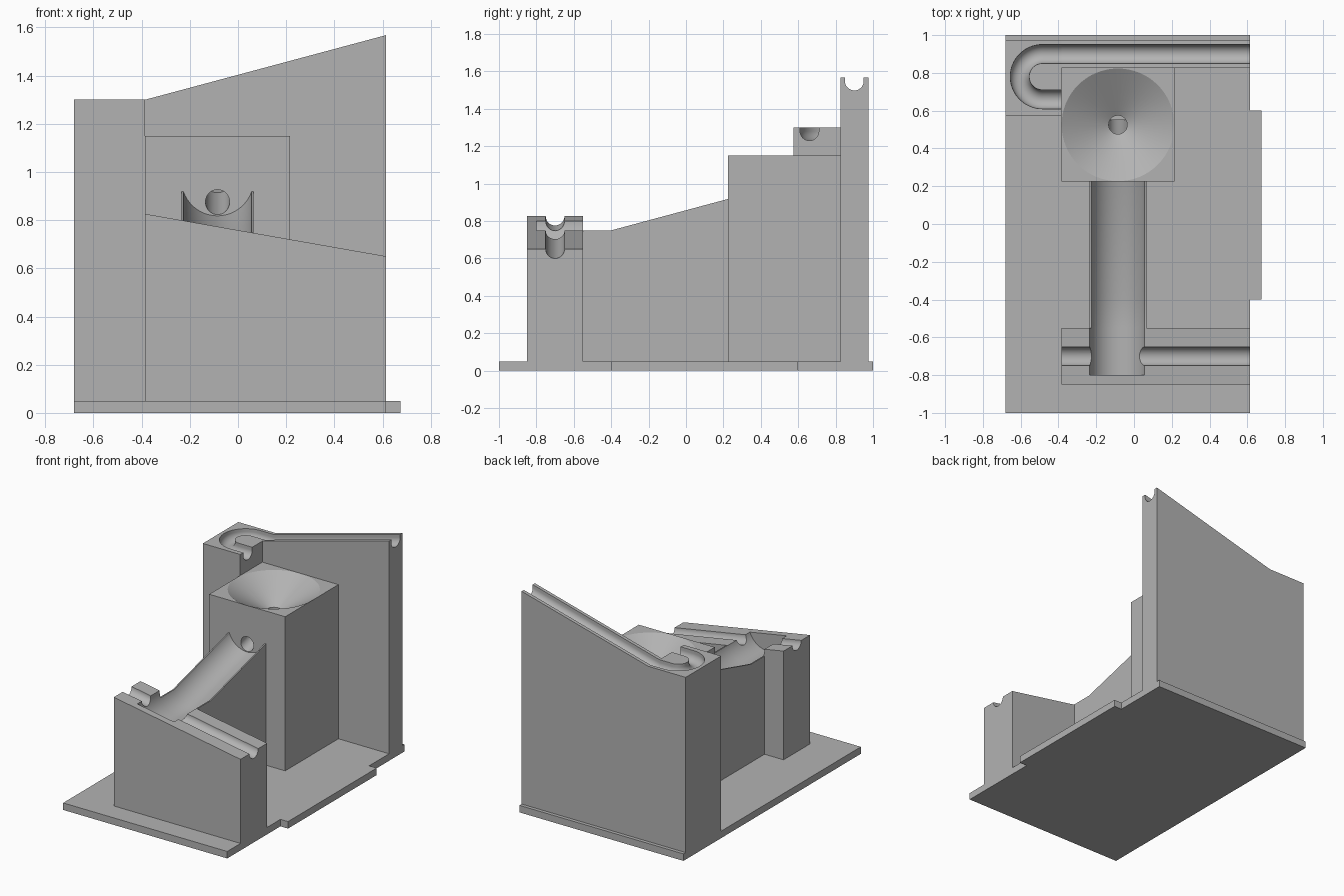
import bpy, bmesh, math
from mathutils import Vector

if "Cube" in bpy.data.objects:
    bpy.data.objects.remove(bpy.data.objects["Cube"])

grey = bpy.data.materials.new("plain grey")
grey.use_nodes = True
grey.diffuse_color = (0.45, 0.45, 0.45, 1)
grey.node_tree.nodes["Principled BSDF"].inputs["Base Color"].default_value = grey.diffuse_color


def finish(name, bm):
    bmesh.ops.recalc_face_normals(bm, faces=bm.faces)
    mesh = bpy.data.meshes.new(name)
    bm.to_mesh(mesh)
    bm.free()
    mesh.materials.append(grey)
    obj = bpy.data.objects.new(name, mesh)
    bpy.context.collection.objects.link(obj)
    return obj


def loft(name, rings):
    """Solid through matching rings of points, closed at both ends."""
    bm = bmesh.new()
    rows = [[bm.verts.new(p) for p in ring] for ring in rings]
    n = len(rows[0])
    for a, b in zip(rows, rows[1:]):
        for i in range(n):
            j = (i + 1) % n
            bm.faces.new((a[i], a[j], b[j], b[i]))
    bm.faces.new(rows[0])
    bm.faces.new(rows[-1])
    return finish(name, bm)


def prism(name, outline, axis, lo, hi):
    """Extrude a 2D outline along x, y or z."""
    def place(p, d):
        q = list(p)
        q.insert("xyz".index(axis), d)
        return q
    return loft(name, [[place(p, d) for p in outline] for d in (lo, hi)])


def channel(name, path, radius, height, steps=32):
    """Round-bottomed slot cutter whose arc centre follows the path."""
    section = [(radius * math.cos(a), radius * math.sin(a))
               for a in (math.pi + math.pi * i / steps for i in range(steps + 1))]
    section += [(radius, height), (-radius, height)]
    path = [Vector(p) for p in path]
    rings = []
    for i, p in enumerate(path):
        t = path[min(i + 1, len(path) - 1)] - path[max(i - 1, 0)]
        side = Vector((t.y, -t.x, 0)).normalized()
        rings.append([p + side * u + Vector((0, 0, v)) for u, v in section])
    return loft(name, rings)


def tube(name, start, end, r1, r2, segments=48):
    """Cylinder or cone between two points."""
    start, end = Vector(start), Vector(end)
    turn = (end - start).to_track_quat('Z', 'Y')
    angles = [2 * math.pi * i / segments for i in range(segments)]
    return loft(name, [[p + turn @ Vector((r * math.cos(a), r * math.sin(a), 0)) for a in angles]
                       for p, r in ((start, r1), (end, r2))])


def cut(obj, *cutters):
    bpy.context.view_layer.objects.active = obj
    for cutter in cutters:
        cutter.hide_render = True
        mod = obj.modifiers.new("cut", 'BOOLEAN')
        mod.operation = 'DIFFERENCE'
        mod.solver = 'EXACT'
        mod.object = cutter
        bpy.ops.object.modifier_apply(modifier=mod.name)


# Main levels and positions
LEFT, MID, RIGHT = -0.68, -0.385, 0.615
FLOOR, CX, CY = 0.05, -0.085, 0.525

# Base plate with side tab
base = prism("base_plate", [(LEFT, -1), (RIGHT, -1), (RIGHT, -0.4), (0.675, -0.4),
                            (0.675, 0.6), (RIGHT, 0.6), (RIGHT, 1), (LEFT, 1)], "z", 0, FLOOR)

# Tall back wall and turning block
wall = prism("back_wall", [(MID, FLOOR), (RIGHT, FLOOR), (RIGHT, 1.568), (MID, 1.3)],
             "y", 0.825, 0.975)
turn_block = prism("turning_block", [(LEFT, 0.575), (MID, 0.575), (MID, 0.975), (LEFT, 0.975)],
                   "z", FLOOR, 1.3)

# Upper marble groove: down the wall, round the bend and out over the funnel
slope = 0.268
bend = [(-0.485 - 0.12 * math.sin(a), 0.78 + 0.12 * math.cos(a), 1.28)
        for a in (math.pi * i / 32 for i in range(33))]
upper = channel("upper_groove_cutter",
                [(RIGHT + 0.1, 0.9, 1.28 + slope * 1.1), (MID, 0.9, 1.28)] + bend
                + [(MID + 0.1, 0.66, 1.28)], 0.05, 0.2)
cut(wall, upper)
cut(turn_block, upper)

# Funnel tower with drain shaft and sloping outlet
tower = prism("funnel_tower", [(MID, 0.225), (0.215, 0.225), (0.215, 0.825), (MID, 0.825)],
              "z", FLOOR, 1.15)
funnel = tube("funnel_cutter", (CX, CY, 1.0), (CX, CY, 1.2), 0.05, 0.381, 64)
shaft = tube("shaft_cutter", (CX, CY, 0.955), (CX, CY, 1.02), 0.049, 0.049)
outlet = tube("outlet_cutter", (CX, 0.125, 0.848), (CX, 0.55, 0.962), 0.05, 0.05)
cut(tower, funnel, shaft, outlet)

# Wide ramp from the tower to the front block
ramp = prism("ramp", [(-0.55, FLOOR), (0.225, FLOOR), (0.225, 0.918), (-0.4, 0.75), (-0.55, 0.75)],
             "x", CX - 0.15, CX + 0.15)
trough = channel("trough_cutter", [(CX, -0.8, 0.8), (CX, -0.4, 0.8),
                                   (CX, 0.325, 0.8 + slope * 0.725)], 0.1495, 0.3, 48)
cut(ramp, trough)

# Sloping front block with the lower marble groove
front = prism("front_block", [(MID, FLOOR), (RIGHT, FLOOR), (RIGHT, 0.65), (MID, 0.826)],
              "y", -0.85, -0.55)
lower = channel("lower_groove_cutter", [(MID - 0.1, -0.7, 0.8436), (RIGHT + 0.1, -0.7, 0.6324)],
                0.05, 0.2)
cut(front, lower, trough)

# Remove the cutters and shade the curved cuts smoothly
for cutter in (upper, funnel, shaft, outlet, trough, lower):
    bpy.data.objects.remove(cutter)
bpy.ops.object.select_all(action='DESELECT')
for part in (base, wall, turn_block, tower, ramp, front):
    part.select_set(True)
    bpy.context.view_layer.objects.active = part
bpy.ops.object.shade_smooth_by_angle(angle=math.radians(25))
